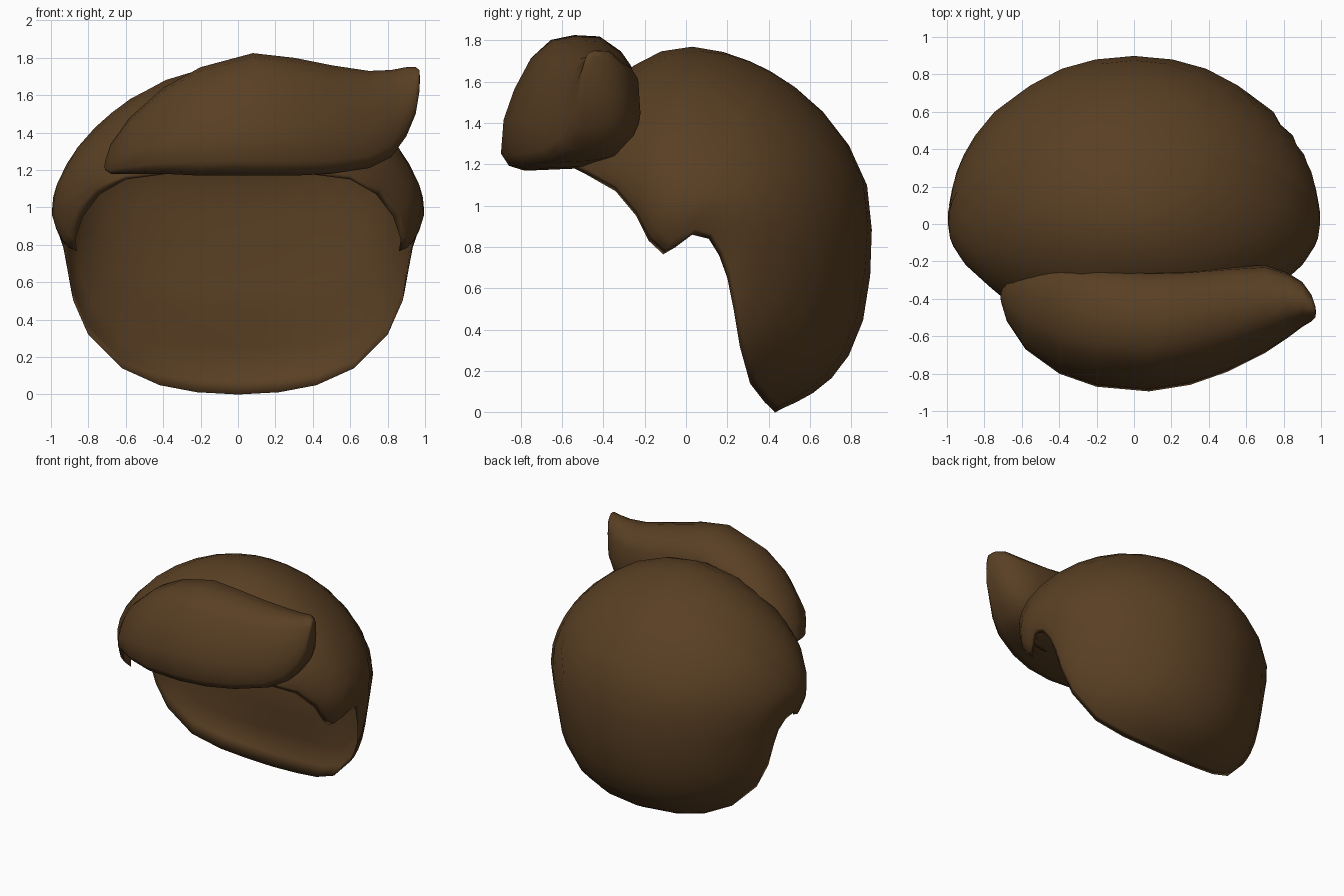
import bpy, bmesh
from math import sqrt, hypot
from mathutils import Vector

if "Cube" in bpy.data.objects:
    bpy.data.objects.remove(bpy.data.objects["Cube"])

mat = bpy.data.materials.new("brown_hair")
mat.diffuse_color = (0.1, 0.05, 0.017, 1)
mat.use_nodes = True
mat.node_tree.nodes["Principled BSDF"].inputs["Base Color"].default_value = mat.diffuse_color


def bridge(bm, a, b):
    n = len(a)
    for i in range(n):
        bm.faces.new((a[i], a[(i + 1) % n], b[(i + 1) % n], b[i]))


def fan(bm, ring, co):
    p = bm.verts.new(co)
    n = len(ring)
    for i in range(n):
        bm.faces.new((ring[i], ring[(i + 1) % n], p))


def finish(bm, name):
    bmesh.ops.recalc_face_normals(bm, faces=bm.faces)
    for f in bm.faces:
        f.smooth = True
    me = bpy.data.meshes.new(name)
    bm.to_mesh(me)
    bm.free()
    me.materials.append(mat)
    ob = bpy.data.objects.new(name, me)
    bpy.context.collection.objects.link(ob)
    return ob


def smooth(t):
    t = min(1, max(0, t))
    return t * t * (3 - 2 * t)


# Hair cap: rim of the opening (right half, nape to hairline), mirrored
half = [(0, .43, 0), (.22, .42, .012), (.42, .38, .05), (.62, .31, .14),
        (.80, .26, .32), (.88, .23, .5), (.905, .20, .65), (.92, .16, .76),
        (.95, .11, .84), (.96, .03, .86), (.91, -.05, .80), (.86, -.11, .765),
        (.87, -.18, .83), (.83, -.24, .95), (.74, -.34, 1.07),
        (.6, -.48, 1.15), (.3, -.56, 1.19), (0, -.58, 1.2)]
rim = [Vector(p) for p in half]
rim += [Vector((-p.x, p.y, p.z)) for p in rim[-2:0:-1]]
C = Vector((0, 0, .95))
POLE = Vector((0, .5, .86)).normalized()


def radius(d, a, b, c, p):
    return (hypot(d.x / a, d.y / b) ** p + abs(d.z / c) ** p) ** (-1 / p)


def outer_radius(d):
    # squashed ball: fuller at the nape, shallower at the front
    t = smooth((d.z + .4) / .5)
    return radius(d, .95 + .055 * t, .9 if d.y > 0 else .64,
                  .82 if d.z > 0 else .975, 3.0 - 1.22 * t)


def inner_radius(d):
    s = abs(d.x / .9) ** 3 + abs(d.y / .48) ** 3
    return (s + abs(d.z / (.5 if d.z > 0 else 1.03)) ** 3) ** (-1 / 3)


def shell(bm, rim_v, steps, func, reach, rounded):
    prev = rim_v
    for s in steps:
        ring = []
        for p in rim:
            off = p - C
            d = off.normalized().slerp(POLE, s)
            t = min(1, s / reach)
            k = sqrt(1 - (1 - t) ** 2) if rounded else smooth(t)
            q = C + d * (off.length * (1 - k) + func(d) * k)
            q.z = max(q.z, .001)
            ring.append(bm.verts.new(q))
        bridge(bm, prev, ring)
        prev = ring
    fan(bm, prev, C + POLE * func(POLE))


bm = bmesh.new()
rim_v = [bm.verts.new(p) for p in rim]
# Outside, then the shallow hollow inside
shell(bm, rim_v, (.02, .05, .09, .14, .2, .28, .38, .49, .6, .71, .82, .92),
      outer_radius, .2, True)
shell(bm, rim_v, (.04, .09, .15, .22, .3, .38, .46, .55, .65, .8, .92),
      inner_radius, .15, False)
finish(bm, "hair_cap")

# Swept fringe: one cross-section lofted across x
section = [(-1, -.75), (-.96, -.25), (-.8, .2), (-.55, .66), (-.25, .93),
           (.1, 1), (.48, .98), (.8, .76), (.95, .55), (1, -.1),
           (.9, -.55), (.5, -.88), (0, -.97), (-.65, -1), (-.88, -.93)]
# x, front y, back y, bottom z, top z
stations = [(-.71, -.42, -.36, 1.2, 1.25), (-.68, -.52, -.30, 1.18, 1.34),
            (-.58, -.67, -.235, 1.18, 1.48), (-.4, -.80, -.215, 1.18, 1.64),
            (-.2, -.87, -.23, 1.17, 1.75), (.08, -.895, -.25, 1.17, 1.825),
            (.3, -.86, -.245, 1.17, 1.8), (.5, -.79, -.23, 1.18, 1.76),
            (.7, -.69, -.22, 1.21, 1.73), (.82, -.61, -.26, 1.27, 1.735),
            (.9, -.55, -.31, 1.38, 1.75), (.95, -.52, -.38, 1.5, 1.75),
            (.97, -.5, -.44, 1.62, 1.735)]
bm = bmesh.new()
rings = []
for x, yf, yb, zb, zt in stations:
    cy, cz, hy, hz = (yf + yb) / 2, (zb + zt) / 2, (yb - yf) / 2, (zt - zb) / 2
    rings.append([bm.verts.new((x, cy + u * hy, cz + v * hz)) for u, v in section])
for a, b in zip(rings, rings[1:]):
    bridge(bm, a, b)
fan(bm, rings[0], (-.715, -.39, 1.22))
fan(bm, rings[-1], (.973, -.47, 1.69))
finish(bm, "swept_fringe")
